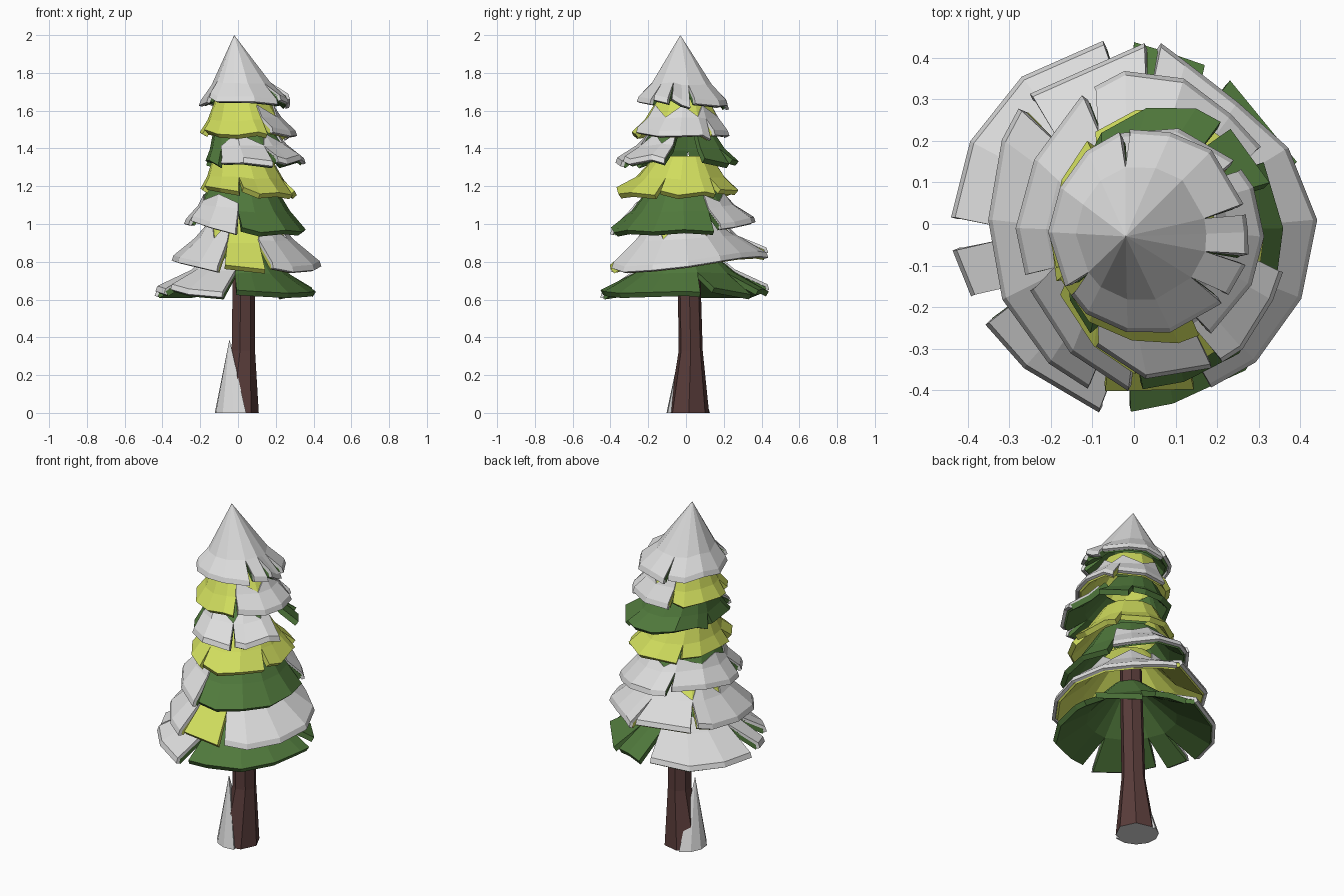
import bpy, bmesh, math, random
from mathutils import Vector

cube = bpy.data.objects.get("Cube")
if cube:
    bpy.data.objects.remove(cube, do_unlink=True)


def material(name, rgb):
    m = bpy.data.materials.new(name)
    m.use_nodes = True
    m.diffuse_color = (*rgb, 1)
    m.node_tree.nodes["Principled BSDF"].inputs["Base Color"].default_value = (*rgb, 1)
    return m


SNOW = material("snow white", (0.72, 0.72, 0.72))
LIME = material("lime needles", (0.63, 0.72, 0.11))
GREEN = material("dark green needles", (0.08, 0.19, 0.045))
BARK = material("brown bark", (0.1, 0.045, 0.042))


def finish(name, bm, mats, thickness=0):
    bmesh.ops.remove_doubles(bm, verts=bm.verts[:], dist=0.0005)
    mesh = bpy.data.meshes.new(name)
    bm.to_mesh(mesh)
    bm.free()
    ob = bpy.data.objects.new(name, mesh)
    bpy.context.collection.objects.link(ob)
    for m in mats:
        mesh.materials.append(m)
    if thickness:
        mod = ob.modifiers.new("thickness", 'SOLIDIFY')
        mod.thickness = thickness
        mod.offset = -1
    return ob


class Tier:
    """One ring of boughs: a flared skirt torn open at the notch angles."""

    def __init__(self, seed, top, rim, tilt, notches, mid=(0.5, 0.62),
                 top_centre=(0.02, -0.015), tear=3, flat=0, n=14, jitter=0.025):
        rnd = random.Random(seed)
        self.top_r, self.top_z = top
        self.cx, self.cy, self.rx, self.ry, self.rim_z = rim
        self.tilt, self.mid, self.top_centre, self.tear = tilt, mid, top_centre, tear
        self.angles = [360 * i / n for i in range(n)]
        self.torn = set()
        for a in notches:
            i = round(a * n / 360) % n
            self.angles[i] = a
            self.torn.add(i)
        # the boughs are shorter towards the back left
        self.scale = [1 + rnd.uniform(-jitter, jitter)
                      - flat * max(0, math.cos(math.radians(a - 48))) ** 4
                      for a in self.angles]
        self.drop = [rnd.uniform(-0.012, 0.012) for _ in range(n)]

    def point(self, i, t, side=0, lift=0, out=0):
        a = self.angles[i]
        dz = self.drop[i]
        if i in self.torn:
            a += side * self.tear
            dz += side * 0.012
        a = math.radians(a)
        tm, sm = self.mid
        s = t / tm * sm if t < tm else sm + (t - tm) / (1 - tm) * (1 - sm)
        k = 1 + (self.scale[i] - 1) * t
        rx = (self.top_r + (self.rx - self.top_r) * t) * k + out
        ry = (self.top_r + (self.ry - self.top_r) * t) * k + out
        x = self.top_centre[0] * (1 - t) + self.cx * t + rx * math.cos(a)
        y = self.top_centre[1] * (1 - t) + self.cy * t + ry * math.sin(a)
        z = self.top_z + (self.rim_z - self.top_z) * s
        z += t * (self.tilt[0] * x + self.tilt[1] * y + dz) + lift
        return Vector((x, y, z))

    def build(self, name, mat, span=(0, 360), snow=False, starts=(0, 0)):
        bm = bmesh.new()
        n = len(self.angles)
        lift = 0.014 if snow else 0

        def column(i, side):
            start = starts[i % 2]
            pts = [self.point(i, start, 0, lift), self.point(i, self.mid[0], 0, lift),
                   self.point(i, 1, side, lift)]
            if snow:  # rounded lip hanging over the edge
                pts.append(self.point(i, 1, side, lift - 0.028, 0.01))
            return [bm.verts.new(p) for p in pts]

        for i in range(n):
            j = (i + 1) % n
            begin = (self.angles[i] - span[0]) % 360
            end = (self.angles[j] - span[0]) % 360 or 360
            if begin < end <= span[1] - span[0] + 0.1:
                a, b = column(i, 1), column(j, -1)
                for k in range(len(a) - 1):
                    bm.faces.new((a[k], a[k + 1], b[k + 1], b[k]))
        return finish(name, bm, [mat], 0.018 if snow else 0.03)


# Boughs, from the lowest ring up: tier, needle colour, snow span, snow inner edge
ZIG = (0.2, 0.48)
HIGH = (0.4, 0.25)
tiers = [
    (Tier(1, (0.09, 0.90), (0, 0, 0.425, 0.445, 0.645), (0, 0),
          [15, 60, 95, 183, 208, 264], tear=5, flat=0.07), GREEN, (95, 264), HIGH),
    (Tier(2, (0.13, 1.08), (0.045, 0.01, 0.39, 0.43, 0.81), (-0.06, 0.1),
          [90, 140, 250, 288], flat=0.16), LIME, (288, 610), ZIG),
    (Tier(3, (0.17, 1.21), (0.05, -0.01, 0.32, 0.38, 1.0), (-0.09, 0.06),
          [30, 120, 200, 262], flat=0.1), GREEN, (30, 262), HIGH),
    (Tier(4, (0.15, 1.36), (0.06, -0.04, 0.255, 0.33, 1.175), (-0.05, 0),
          [40, 130, 200, 260, 340]), LIME, None, None),
    (Tier(5, (0.15, 1.51), (0.09, -0.04, 0.265, 0.325, 1.335), (0.03, 0),
          [60, 170, 226, 294, 350], flat=0.03), GREEN, (226, 350), ZIG),
    (Tier(6, (0.14, 1.66), (0.05, -0.03, 0.25, 0.26, 1.48), (0, 0),
          [40, 112, 200, 298]), LIME, (298, 472), ZIG),
    (Tier(7, (0, 1.986), (0.035, -0.02, 0.232, 0.242, 1.65), (0, -0.08),
          [13, 104, 215, 320, 345], (0.68, 0.77), (-0.02, -0.03)),
     GREEN, (0, 360), (0, 0)),
]
for number, (tier, mat, span, starts) in enumerate(tiers, 1):
    tier.build(f"boughs_{number}", mat)
    if span:
        tier.build(f"snow_{number}", SNOW, span, True, starts)

# Trunk, widening to the foot, with a snowy underside
bm = bmesh.new()
SIDES = 7
rings = []
for cx, cy, r, z in [(0, 0.015, 0.11, 0), (0.025, 0.025, 0.065, 0.33), (0.03, 0.01, 0.06, 1.0)]:
    turn = [math.tau * i / SIDES for i in range(SIDES)]
    rings.append([bm.verts.new((cx + r * math.cos(a), cy + r * math.sin(a), z)) for a in turn])
for low, high in zip(rings, rings[1:]):
    for i in range(SIDES):
        j = (i + 1) % SIDES
        bm.faces.new((low[i], low[j], high[j], high[i]))
bm.faces.new(rings[-1])
bm.faces.new(rings[0][::-1]).material_index = 1
finish("trunk", bm, [BARK, SNOW])

# Snow drift leaning on the foot of the trunk
bm = bmesh.new()
tip = bm.verts.new((-0.045, -0.02, 0.39))
foot = []
for degrees in range(110, 300, 30):
    a = math.radians(degrees)
    foot.append(bm.verts.new((0.125 * math.cos(a), 0.015 + 0.12 * math.sin(a), 0)))
for a, b in zip(foot, foot[1:] + foot[:1]):
    bm.faces.new((a, b, tip))
bm.faces.new(foot[::-1])
finish("trunk_snow", bm, [SNOW])
